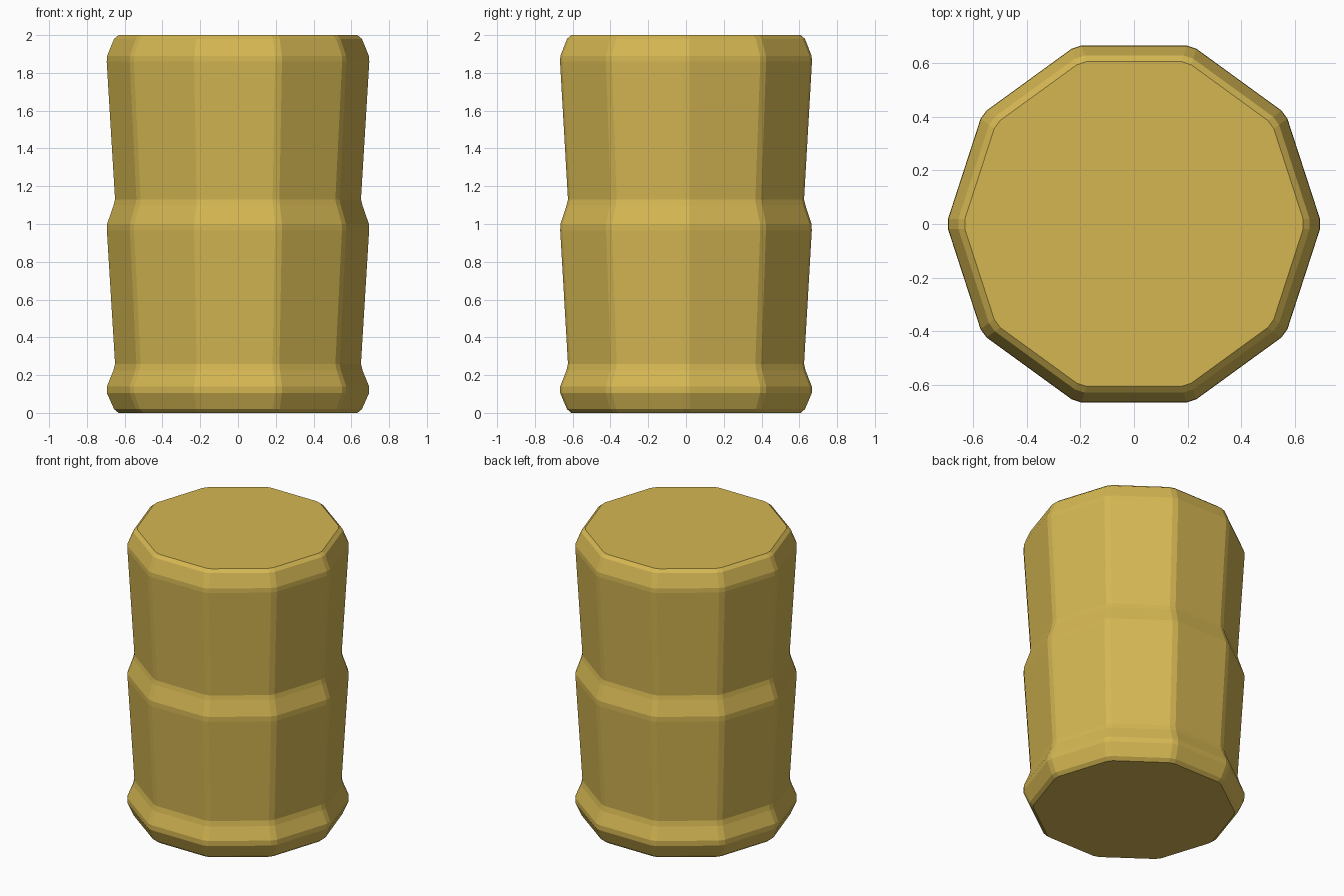
import bpy, bmesh, math

if "Cube" in bpy.data.objects:
    bpy.data.objects.remove(bpy.data.objects["Cube"])

SIDES = 10
CORNER = 0.02  # bevel distance along each side from a corner

# height, distance from axis to flat side
profile = [(0, 0.607), (0.02, 0.63), (0.105, 0.666), (0.14, 0.666),
           (0.225, 0.633), (0.26, 0.625), (0.965, 0.666), (1.0, 0.665),
           (1.10, 0.632), (1.13, 0.625), (1.86, 0.667), (1.89, 0.665),
           (1.98, 0.63), (2.0, 0.607)]

# One colour for the whole barrel
mat = bpy.data.materials.new("mustard yellow")
mat.diffuse_color = (0.66, 0.47, 0.085, 1)
mat.use_nodes = True
mat.node_tree.nodes["Principled BSDF"].inputs["Base Color"].default_value = mat.diffuse_color


def ring(bm, z, apothem):
    """Decagon with clipped corners."""
    half = apothem * math.tan(math.pi / SIDES) - CORNER
    verts = []
    for i in range(SIDES):
        a = math.pi / SIDES + i * math.tau / SIDES
        for t in (-half, half):
            verts.append(bm.verts.new((apothem * math.cos(a) - t * math.sin(a),
                                       apothem * math.sin(a) + t * math.cos(a), z)))
    return verts


# Barrel body with ribs
bm = bmesh.new()
rings = [ring(bm, z, r) for z, r in profile]
n = SIDES * 2
for lo, hi in zip(rings, rings[1:]):
    for i in range(n):
        j = (i + 1) % n
        bm.faces.new((lo[i], lo[j], hi[j], hi[i]))
bm.faces.new(rings[0][::-1])
bm.faces.new(rings[-1])
bmesh.ops.recalc_face_normals(bm, faces=bm.faces)
mesh = bpy.data.meshes.new("barrel")
bm.to_mesh(mesh)
bm.free()
mesh.materials.append(mat)
barrel = bpy.data.objects.new("barrel", mesh)
bpy.context.collection.objects.link(barrel)
